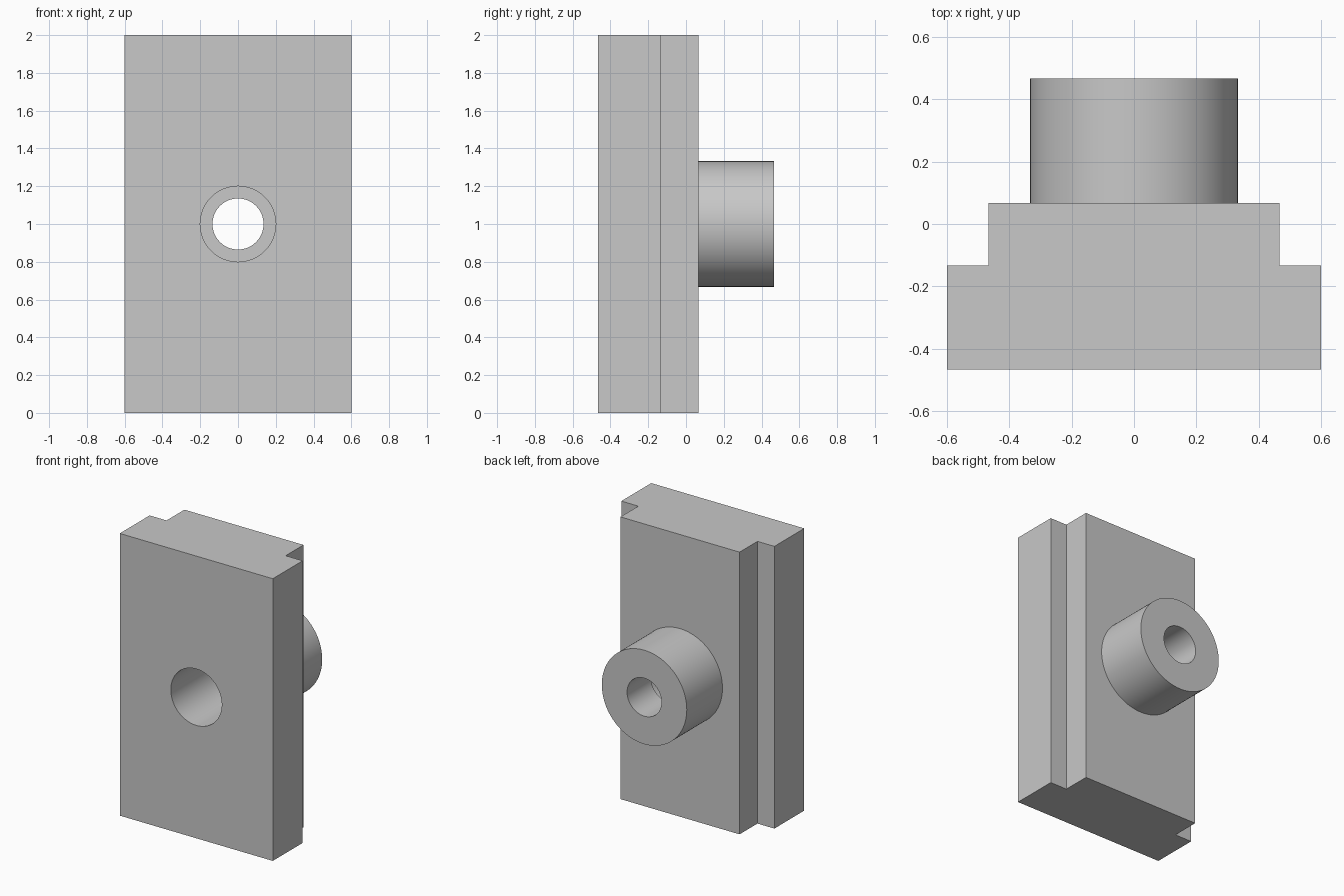
import bpy, bmesh, math
from mathutils import Matrix, Vector

default = bpy.data.objects.get("Cube")
if default:
    bpy.data.objects.remove(default, do_unlink=True)

GREY = (0.58, 0.58, 0.58, 1)
mat = bpy.data.materials.new("plain grey")
mat.use_nodes = True
mat.diffuse_color = GREY
mat.node_tree.nodes["Principled BSDF"].inputs["Base Color"].default_value = GREY

FRONT, STEP, BACK, END = -0.467, -0.133, 0.067, 0.467


def add_object(name, bm):
    bmesh.ops.recalc_face_normals(bm, faces=bm.faces)
    mesh = bpy.data.meshes.new(name)
    bm.to_mesh(mesh)
    bm.free()
    mesh.materials.append(mat)
    obj = bpy.data.objects.new(name, mesh)
    bpy.context.collection.objects.link(obj)
    return obj


def cylinder(name, radius, y0, y1):
    """Cylinder along y, centred on the height of the block."""
    bm = bmesh.new()
    place = Matrix.Translation((0, (y0 + y1) / 2, 1)) @ Matrix.Rotation(math.pi / 2, 4, "X")
    bmesh.ops.create_cone(bm, cap_ends=True, segments=96, radius1=radius,
                          radius2=radius, depth=y1 - y0, matrix=place)
    return add_object(name, bm)


def combine(target, tool, operation):
    mod = target.modifiers.new(tool.name, "BOOLEAN")
    mod.operation, mod.object, mod.solver = operation, tool, "EXACT"
    bpy.context.view_layer.objects.active = target
    bpy.ops.object.modifier_apply(modifier=mod.name)
    bpy.data.objects.remove(tool, do_unlink=True)


# Stepped block: half outline mirrored, then extruded upwards
half = [(0.6, FRONT), (0.6, STEP), (0.467, STEP), (0.467, BACK)]
outline = half + [(-x, y) for x, y in reversed(half)]
bm = bmesh.new()
base = bm.faces.new([bm.verts.new((x, y, 0)) for x, y in outline])
top = bmesh.ops.extrude_face_region(bm, geom=[base], use_keep_orig=True)["geom"]
bmesh.ops.translate(bm, vec=Vector((0, 0, 2)),
                    verts=[v for v in top if isinstance(v, bmesh.types.BMVert)])
block = add_object("stepped_block", bm)

# Round boss on the back, then the wide front bore and narrow through hole
combine(block, cylinder("boss", 0.333, BACK - 0.1, END), "UNION")
combine(block, cylinder("counterbore", 0.2, FRONT - 0.1, 0.2), "DIFFERENCE")
combine(block, cylinder("through_hole", 0.135, FRONT - 0.2, END + 0.1), "DIFFERENCE")

# Smooth round walls, sharp edges
bpy.ops.object.select_all(action="DESELECT")
block.select_set(True)
bpy.context.view_layer.objects.active = block
bpy.ops.object.shade_smooth_by_angle(angle=math.radians(30))
